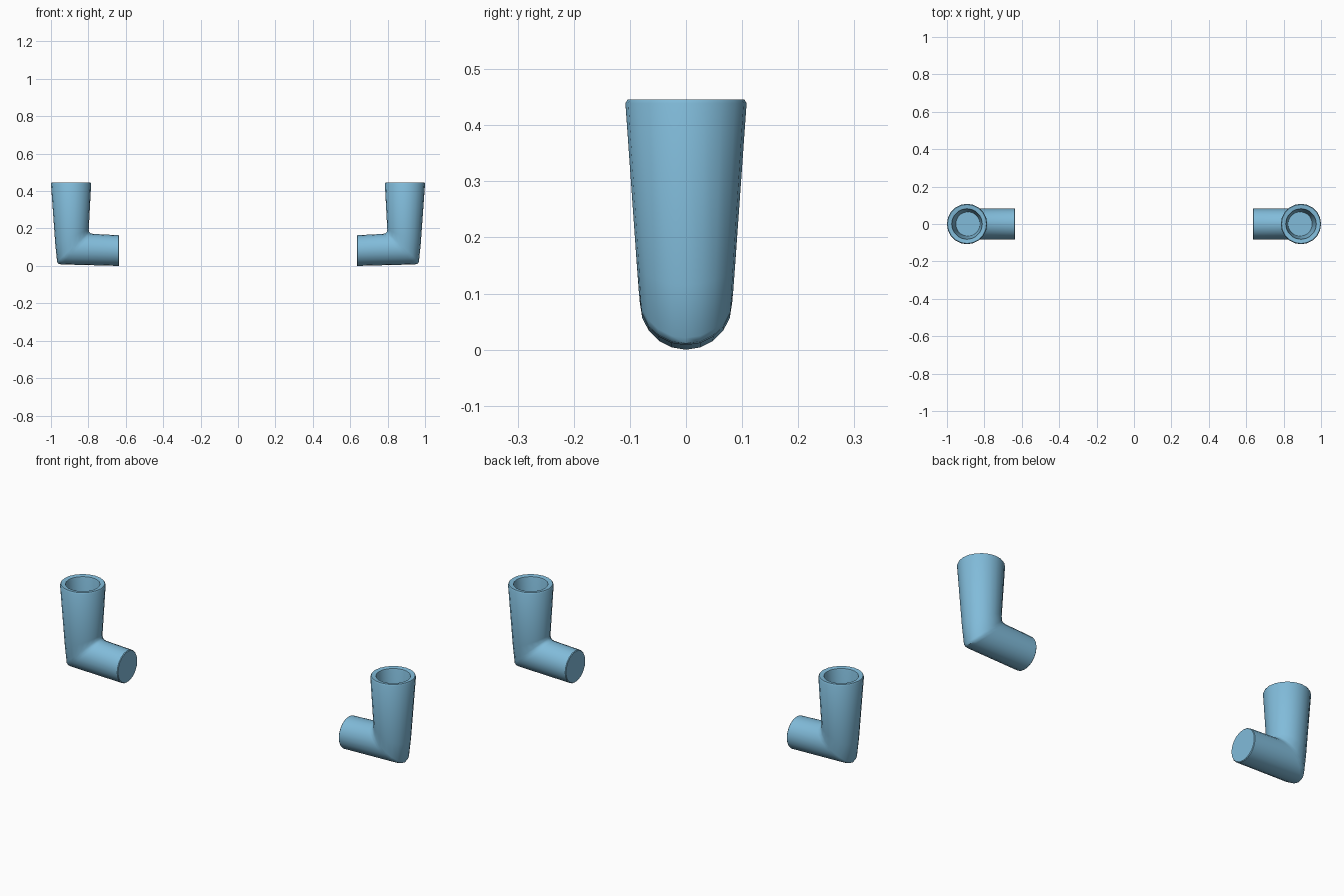
import bpy, bmesh, math

cube = bpy.data.objects.get("Cube")
if cube:
    bpy.data.objects.remove(cube, do_unlink=True)

SIDES = 20

blue = bpy.data.materials.new("light blue")
blue.use_nodes = True
color = (0.22, 0.50, 0.70, 1)
blue.diffuse_color = color
blue.node_tree.nodes["Principled BSDF"].inputs["Base Color"].default_value = color

# Each ring: inner-side x, z; outer-side x, z; half width in y
RINGS = [
    (0.823, 0.17, 0.953, 0.17, 0.065),    # cavity floor
    (0.813, 0.44, 0.973, 0.44, 0.080),    # cavity wall
    (0.811, 0.447, 0.975, 0.447, 0.082),  # rim inside
    (0.789, 0.45, 0.997, 0.45, 0.104),    # rim top
    (0.785, 0.443, 1.000, 0.443, 0.108),  # rim outside
    (0.798, 0.20, 0.977, 0.12, 0.088),    # upper sleeve
    (0.796, 0.187, 0.967, 0.025, 0.084),  # bend
    (0.789, 0.179, 0.960, 0.015, 0.083),
    (0.775, 0.175, 0.945, 0.012, 0.083),
    (0.638, 0.168, 0.638, 0.004, 0.082),  # lower sleeve
    (0.635, 0.165, 0.635, 0.007, 0.079),  # closed end
]


def sleeve(name, side):
    bm = bmesh.new()
    loops = []
    for xi, zi, xo, zo, width in RINGS:
        loop = []
        for i in range(SIDES):
            a = math.tau * i / SIDES
            t = (1 + math.cos(a)) / 2
            loop.append(bm.verts.new((side * (xi + (xo - xi) * t),
                                      width * math.sin(a),
                                      zi + (zo - zi) * t)))
        loops.append(loop)
    for a, b in zip(loops, loops[1:]):
        for i in range(SIDES):
            j = (i + 1) % SIDES
            bm.faces.new((a[i], a[j], b[j], b[i]))
    bm.faces.new(loops[0])
    bm.faces.new(loops[-1])
    bmesh.ops.translate(bm, verts=bm.verts, vec=(0, 0, -0.004))
    bmesh.ops.recalc_face_normals(bm, faces=bm.faces)
    mesh = bpy.data.meshes.new(name)
    bm.to_mesh(mesh)
    bm.free()
    mesh.materials.append(blue)
    obj = bpy.data.objects.new(name, mesh)
    bpy.context.collection.objects.link(obj)
    bpy.ops.object.select_all(action="DESELECT")
    obj.select_set(True)
    bpy.context.view_layer.objects.active = obj
    bpy.ops.object.shade_smooth_by_angle(angle=math.radians(40))


# Mirrored pair of bent sleeves
sleeve("left_sleeve", 1)
sleeve("right_sleeve", -1)
